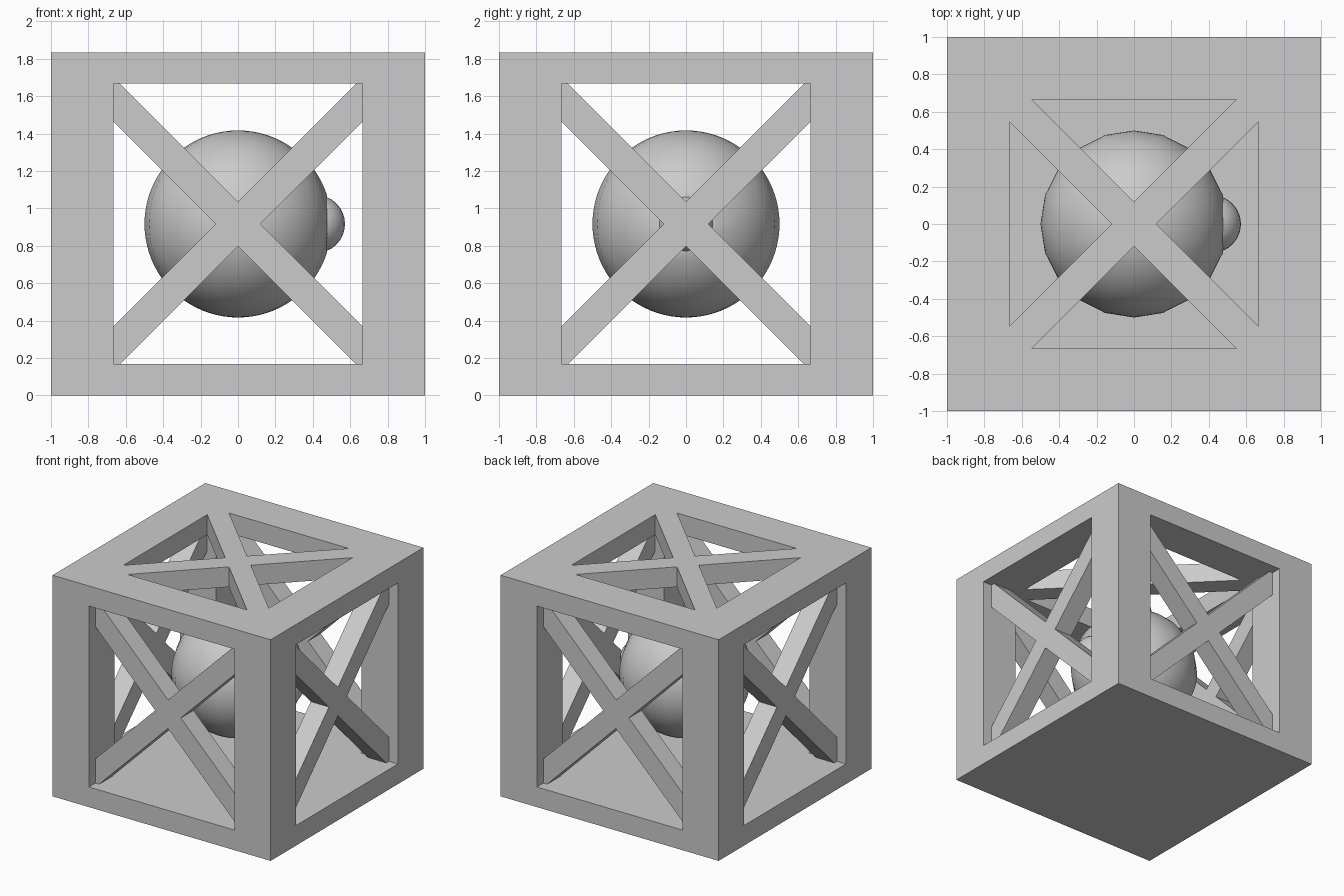
import bpy, bmesh
from math import pi, sqrt
from mathutils import Matrix, Vector

if "Cube" in bpy.data.objects:
    bpy.data.objects.remove(bpy.data.objects["Cube"])

T = 1 / 6                # plate and brace thickness
H = 11 / 6               # total height
W = 2 / 3                # half width of the openings
HZ = H / 2 - T           # half height of the side openings
C = T / sqrt(2)          # half width of a 45 degree brace along an axis
MID = H / 2


def new_object(name, bm):
    bmesh.ops.recalc_face_normals(bm, faces=bm.faces)
    mesh = bpy.data.meshes.new(name)
    bm.to_mesh(mesh)
    bm.free()
    ob = bpy.data.objects.new(name, mesh)
    bpy.context.collection.objects.link(ob)
    return ob


def box(name, lo, hi):
    lo, hi = Vector(lo), Vector(hi)
    bm = bmesh.new()
    bmesh.ops.create_cube(bm, size=1)
    for v in bm.verts:
        v.co = Vector([(lo[i] + hi[i]) / 2 + v.co[i] * (hi[i] - lo[i]) for i in range(3)])
    return new_object(name, bm)


def add_prism(bm, outline, depth, matrix):
    """Extrude a flat outline along local z, centred, then place it."""
    face = bm.faces.new([bm.verts.new((x, y, -depth / 2)) for x, y in outline])
    ext = bmesh.ops.extrude_face_region(bm, geom=[face])["geom"]
    top = [v for v in ext if isinstance(v, bmesh.types.BMVert)]
    bmesh.ops.translate(bm, verts=top, vec=(0, 0, depth))
    bmesh.ops.transform(bm, matrix=matrix, verts=list({*top, *face.verts}))


# solid floor and square corner posts
box("floor", (-1, -1, 0), (1, 1, T))
for sx in (-1, 1):
    for sy in (-1, 1):
        x, y = sorted((sx, sx * W)), sorted((sy, sy * W))
        box("corner_post", (x[0], y[0], T), (x[1], y[1], H - T))

# roof plate with four triangular openings
roof = box("roof", (-1, -1, H - T), (1, 1, H))
bm = bmesh.new()
for k in range(4):
    place = Matrix.Translation((0, 0, H - T / 2)) @ Matrix.Rotation(k * pi / 2, 4, 'Z')
    add_prism(bm, [(C, 0), (W, C - W), (W, W - C)], 3 * T, place)
cutter = new_object("roof_cutter", bm)
mod = roof.modifiers.new("openings", 'BOOLEAN')
mod.operation, mod.solver, mod.object = 'DIFFERENCE', 'EXACT', cutter
bpy.context.view_layer.objects.active = roof
bpy.ops.object.modifier_apply(modifier=mod.name)
bpy.data.objects.remove(cutter)

# crossed braces on the four sides, set back from the outer faces
q = [(C, 0), (W, W - C), (W, HZ), (HZ - C, HZ), (0, C)]
half = q + [(-x, y) for x, y in reversed(q[:-1])]
cross = half + [(x, -y) for x, y in reversed(half[1:-1])]
for k, side in enumerate(("front", "right", "back", "left")):
    bm = bmesh.new()
    place = (Matrix.Rotation(k * pi / 2, 4, 'Z')
             @ Matrix.Translation((0, T - 1 + 0.0, MID)) @ Matrix.Rotation(pi / 2, 4, 'X'))
    add_prism(bm, cross, T, place)
    new_object(side + "_cross_brace", bm)


def ball(name, radius, segments, rings, center):
    bm = bmesh.new()
    bmesh.ops.create_uvsphere(bm, u_segments=segments, v_segments=rings, radius=radius)
    bmesh.ops.translate(bm, verts=bm.verts, vec=center)
    return bm


def smooth(ob):
    bpy.ops.object.select_all(action='DESELECT')
    ob.select_set(True)
    bpy.context.view_layer.objects.active = ob
    bpy.ops.object.shade_smooth_by_angle(angle=0.6)


# central ball with a flat cut on the right
bm = ball("core_ball", 0.5, 20, 40, (0, 0, MID))
cut = bmesh.ops.bisect_plane(bm, geom=bm.verts[:] + bm.edges[:] + bm.faces[:], dist=1e-5,
                             plane_co=(0.475, 0, 0), plane_no=(1, 0, 0), clear_outer=True)
bmesh.ops.holes_fill(bm, edges=[e for e in bm.edges if e.is_boundary])
smooth(new_object("core_ball", bm))

# small ball emerging from the flat
smooth(new_object("small_ball", ball("small_ball", 0.155, 24, 16, (0.417, 0, MID))))
